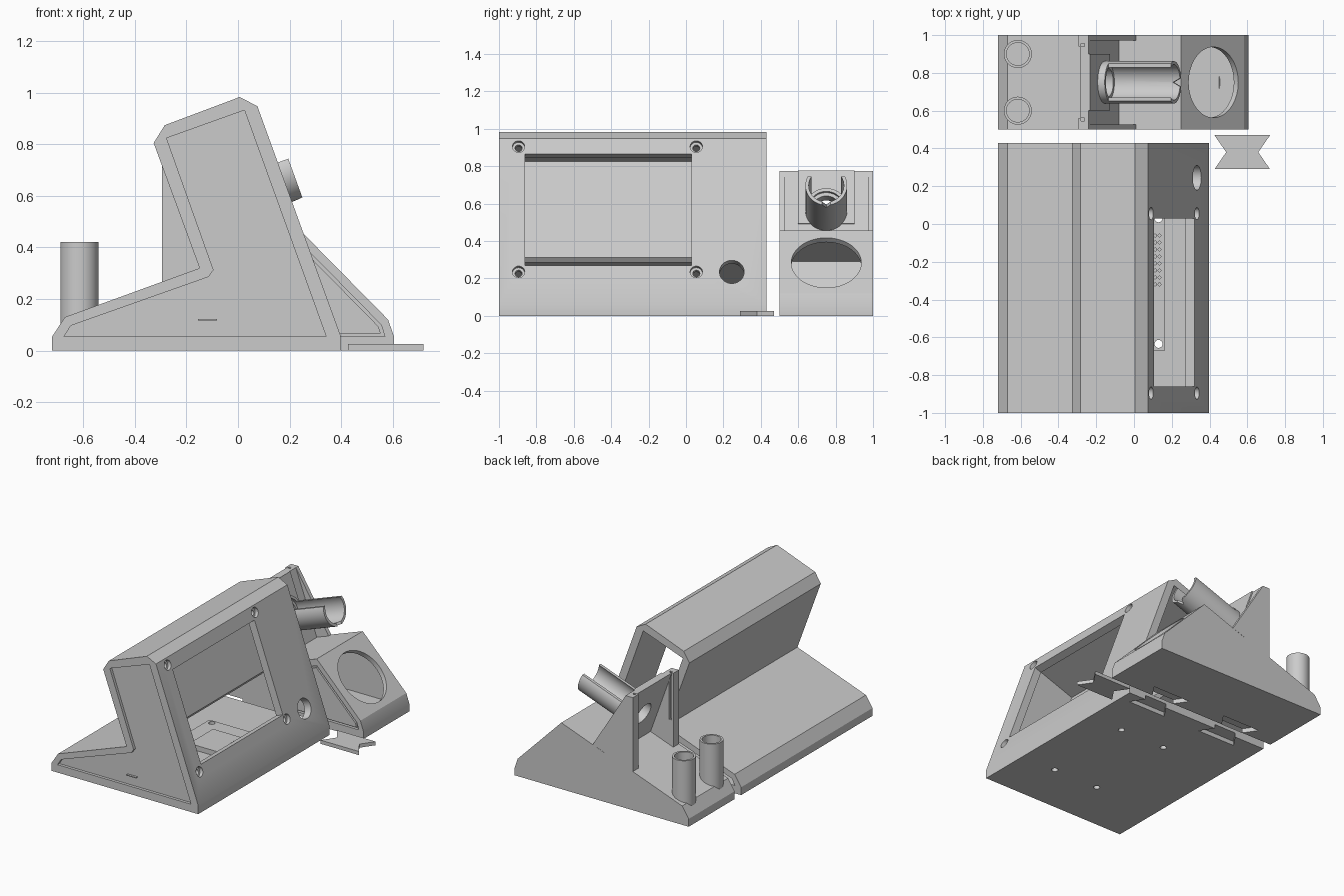
import bpy, bmesh, math
from mathutils import Vector

if "Cube" in bpy.data.objects:
    bpy.data.objects.remove(bpy.data.objects["Cube"], do_unlink=True)

grey = bpy.data.materials.new("light grey plastic")
grey.use_nodes = True
grey.diffuse_color = (0.6, 0.6, 0.6, 1)
grey.node_tree.nodes["Principled BSDF"].inputs["Base Color"].default_value = (0.6, 0.6, 0.6, 1)

# Directions: out of the sloped screen face, and up along it
OUT = Vector((0.94, 0, 0.342)).normalized()
UP = Vector((-OUT.z, 0, OUT.x))


def finish(bm, name):
    bmesh.ops.recalc_face_normals(bm, faces=bm.faces)
    mesh = bpy.data.meshes.new(name)
    bm.to_mesh(mesh)
    bm.free()
    obj = bpy.data.objects.new(name, mesh)
    bpy.context.collection.objects.link(obj)
    mesh.materials.append(grey)
    return obj


def extrude(name, outline, start, shift):
    """Extrude a closed loop of 3D points by a vector."""
    bm = bmesh.new()
    face = bm.faces.new([bm.verts.new(Vector(p) + Vector(start)) for p in outline])
    new = bmesh.ops.extrude_face_region(bm, geom=[face])["geom"]
    bmesh.ops.translate(bm, vec=shift, verts=[v for v in new if isinstance(v, bmesh.types.BMVert)])
    return finish(bm, name)


def prism(name, profile, y0, y1):
    """Side profile in x and z, extruded along y."""
    return extrude(name, [(x, 0, z) for x, z in profile], (0, y0, 0), (0, y1 - y0, 0))


def box(name, x, y, z):
    return prism(name, [(x[0], z[0]), (x[1], z[0]), (x[1], z[1]), (x[0], z[1])], *y)


def rod(name, a, b, r, sides=40):
    a, b = Vector(a), Vector(b)
    bm = bmesh.new()
    bmesh.ops.create_cone(bm, cap_ends=True, segments=sides, radius1=r, radius2=r, depth=(b - a).length)
    turn = (b - a).to_track_quat("Z", "Y").to_matrix().to_4x4()
    turn.translation = (a + b) / 2
    bmesh.ops.transform(bm, matrix=turn, verts=bm.verts)
    return finish(bm, name)


def combine(obj, others, operation="DIFFERENCE"):
    for other in others:
        mod = obj.modifiers.new("join", "BOOLEAN")
        mod.operation, mod.solver, mod.object = operation, "EXACT", other
        bpy.context.view_layer.objects.active = obj
        bpy.ops.object.modifier_apply(modifier=mod.name)
        bpy.data.objects.remove(other, do_unlink=True)


def inset(profile, d):
    """Move every edge of a counter-clockwise profile inward by d."""
    pts, result = [Vector(p) for p in profile], []
    for i, p in enumerate(pts):
        e1, e2 = (p - pts[i - 1]).normalized(), (pts[(i + 1) % len(pts)] - p).normalized()
        n1, n2 = Vector((-e1.y, e1.x)), Vector((-e2.y, e2.x))
        result.append(tuple(p + (n1 + n2) * d / (1 + n1.dot(n2))))
    return result


def stadium(w, h, cx, cz):
    r, pts = h / 2, []
    for i in range(18):
        a = math.pi * (i - 8.5 + 0.5 * (i > 8) - 0.5 * (i < 9) + 4.5) / 8.5
        side = 1 if math.cos(a) > 0 else -1
        pts.append((cx + side * (w / 2 - r) + r * math.cos(a), cz + r * math.sin(a)))
    return pts


def bowtie(name, cx, cy, z0, z1):
    loop = [(-.147, -.09), (.147, -.09), (.085, 0), (.147, .09), (-.147, .09), (-.085, 0)]
    return extrude(name, [(cx + x, cy + y, 0) for x, y in loop], (0, 0, z0), (0, 0, z1 - z0))


def on_slope(y, z, lift):
    return Vector((0.397 - (z - 0.06) * 0.3626, y, z)) + OUT * lift


# Screen case: hollow shell open at its far end
outer = [(-.721, 0), (.397, 0), (.397, .06), (.075, .948), (.006, .983), (-.284, .874),
         (-.327, .805), (-.149, .32), (-.671, .13), (-.721, .054)]
inner = [(-.675, .054), (.342, .054), (.025, .932), (-.277, .824), (-.095, .313),
         (-.114, .286), (-.648, .097)]
case = prism("screen_case", outer, -1, .43)
combine(case, [prism("cavity", inner, -.95, .5), prism("panel_recess", inner, -1.1, -.98)])

# Screen window, screw holes and knob hole
window = []
for z, lift in ((.27, -.09), (.27, .1), (.865, .1), (.865, -.09)):
    p = on_slope(0, z, lift)
    window.append((p.x, p.z))
combine(case, [prism("window", window, -.86, .03)])
for y in (-.895, .055):
    for z in (.235, .905):
        combine(case, [rod("screw_head", on_slope(y, z, -.025), on_slope(y, z, .05), .033, 24),
                       rod("screw_shaft", on_slope(y, z, -.09), on_slope(y, z, .05), .019, 20)])
combine(case, [rod("knob_hole", on_slope(.245, .235, -.1), on_slope(.245, .235, .1), .066)])

# End panel with a charging socket
panel = prism("end_panel", inset(inner, .012), -1, -.97)
combine(panel, [prism("socket_hole", stadium(.145, .056, -.118, .12), -1.1, -.985)])
socket = prism("charging_socket", stadium(.112, .036, -.118, .12), -.998, -.97)
combine(socket, [prism("socket_mouth", stadium(.096, .022, -.118, .12), -1.1, -.975)])
box("socket_tongue", (-.155, -.081), (-.995, -.97), (.117, .123))

# Circuit board on the case floor
board = box("circuit_board", (-.26, .165), (-.67, .06), (.05, .07))
for x in (.13, -.22):
    for y in (.03, -.635):
        for part in (board, case):
            combine(part, [rod("mount_hole", (x, y, -.1), (x, y, .1), .021, 20)])
for x in (.112, .135):
    for i in range(8):
        y = -.32 + i * .037
        combine(board, [rod("pin_hole", (x, y, .06), (x, y, .1), .008, 8)])
box("chip_module", (-.12, .09), (-.36, -.1), (.065, .105))

# Tool stand body
stand = prism("tool_stand", [(-.721, 0), (.605, 0), (.605, .054), (.582, .12), (.25, .457),
                             (-.08, .337), (-.24, .775), (-.295, .775), (-.295, .266),
                             (-.671, .13), (-.721, .054)], .5, 1)
room = [(.02, .054), (.57, .054), (.555, .1), (.25, .41), (-.07, .29)]
combine(stand, [prism("room", room, .54, .95), prism("stand_recess", room, .4, .52),
                prism("back_recess", [(-.32, .257), (-.122, .328), (-.285, .775), (-.285, .8), (-.32, .8)],
                      .56, .94),
                rod("cup_hole", (.32, .75, .183), (.52, .75, .383), .187, 64)])
prism("stand_panel", inset(room, .012), .5, .53)
for y in (.5, .972):
    prism("side_gusset", [(-.24, .775), (-.09, .335), (.01, .37)], y, y + .028)
    # Narrow guide slots beside the sliding plate
    inward = .056 if y < .7 else -.02
    combine(stand, [box("guide_slot", (-.28, -.262), (y + inward - .012, y + inward + .004), (.45, .9))])

# Sliding plate with a tilted, open-topped tool cradle
plate = prism("sliding_plate", [(-.24, .775), (-.136, .49), (-.128, .493), (-.232, .778)], .6, .9)
tip = Vector((.212, .75, .697))
root = tip - OUT * .4
cradle = rod("tool_cradle", root, tip, .112, 48)
trough = rod("trough", root + OUT * .03, tip + OUT * .1, .094, 48)
lid = [root + OUT * a + UP * b for a, b in ((.05, .05), (.6, .05), (.6, .3), (.05, .3))]
combine(cradle, [trough, prism("open_top", [(p.x, p.z) for p in lid], .5, 1)])
for part in (stand, plate, cradle):
    combine(part, [rod("bore", root - OUT * .15, root + OUT * .1, .075)])
# V notch at the lip
notch = [root + OUT * a + Vector((0, b, 0)) for a, b in ((.36, 0), (.45, -.05), (.45, .05))]
combine(cradle, [extrude("lip_notch", notch, UP * -.2, UP * .2)])

# Hollow upright posts for spare tips
for y in (.6, .9):
    post = rod("tip_post", (-.615, y, .1), (-.615, y, .422), .074)
    combine(post, [rod("post_bore", (-.615, y, .16), (-.615, y, .6), .06)])

# Bow-tie joints: pockets under both bodies and one loose clip
for x in (.18, -.4):
    combine(case, [bowtie("pocket", x, .43, -.1, .03)])
    combine(stand, [bowtie("pocket", x, .5, -.1, .03)])
bowtie("joint_clip", .573, .38, 0, .025)

# Smooth the round parts, keep edges sharp
for obj in bpy.context.collection.objects:
    if obj.type == "MESH":
        bpy.ops.object.select_all(action="DESELECT")
        obj.select_set(True)
        bpy.context.view_layer.objects.active = obj
        bpy.ops.object.shade_smooth_by_angle(angle=math.radians(25))
